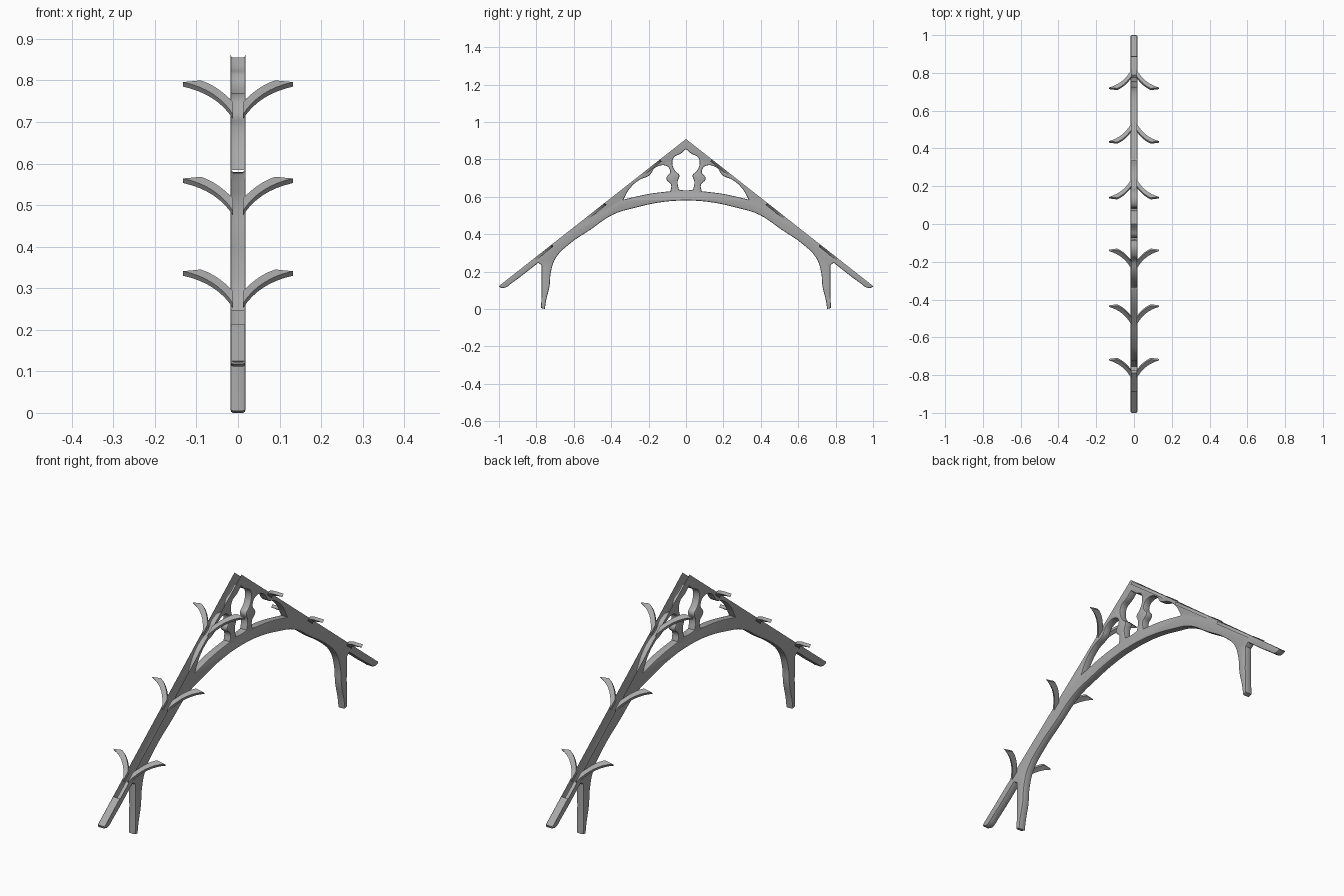
import bpy, bmesh, math
from mathutils import Matrix, Vector

if "Cube" in bpy.data.objects:
    bpy.data.objects.remove(bpy.data.objects["Cube"], do_unlink=True)

APEX, SLOPE, HALF = 0.909, 0.786, 0.018

mat = bpy.data.materials.new("weathered_grey")
mat.use_nodes = True
GREY = (0.4, 0.4, 0.4, 1)
mat.diffuse_color = GREY
mat.node_tree.nodes["Principled BSDF"].inputs["Base Color"].default_value = GREY


def finish(name, bm):
    mesh = bpy.data.meshes.new(name)
    bm.to_mesh(mesh)
    bm.free()
    mesh.materials.clear()
    mesh.materials.append(mat)
    ob = bpy.data.objects.new(name, mesh)
    bpy.context.collection.objects.link(ob)
    bpy.ops.object.select_all(action='DESELECT')
    ob.select_set(True)
    bpy.context.view_layer.objects.active = ob
    bpy.ops.object.shade_smooth_by_angle(angle=math.radians(40))
    return ob


def mirrored(half):
    # half runs from the centre line down one side and back to the centre
    return half + [(-y, z, c) for y, z, c in half[-2:0:-1]]


def add_spline(curve, pts):
    sp = curve.splines.new('BEZIER')
    sp.bezier_points.add(len(pts) - 1)
    sp.use_cyclic_u = True
    sp.resolution_u = 5
    for bp, (y, z, corner) in zip(sp.bezier_points, pts):
        bp.co = (y, z, 0)
        bp.handle_left_type = bp.handle_right_type = 'VECTOR' if corner else 'AUTO'


# Truss outline: rafters (overshooting the roof line), feet and arched collar
frame = mirrored([
    (0, 1.0, 1), (-1.0, 0.2, 1), (-1.0, 0.118, 1), (-0.975, 0.112, 0),
    (-0.93, 0.14, 0), (-0.79, 0.247, 1), (-0.773, 0.235, 1), (-0.772, 0.1, 0),
    (-0.775, 0.005, 1), (-0.755, 0.0, 1), (-0.747, 0.05, 0), (-0.73, 0.12, 0),
    (-0.722, 0.2, 0), (-0.695, 0.275, 0), (-0.62, 0.35, 0), (-0.51, 0.425, 0),
    (-0.39, 0.505, 0), (-0.27, 0.542, 0), (-0.14, 0.57, 0), (0, 0.58, 0)])

# Pointed central opening and the two cusped side openings
centre_hole = mirrored([
    (0, 0.855, 1), (-0.03, 0.83, 0), (-0.065, 0.81, 0), (-0.072, 0.77, 0),
    (-0.055, 0.735, 0), (-0.036, 0.715, 0), (-0.045, 0.68, 0),
    (-0.038, 0.638, 1), (0, 0.634, 0)])
side_hole = [
    (-0.335, 0.585, 1), (-0.30, 0.645, 0), (-0.25, 0.69, 0), (-0.195, 0.715, 0),
    (-0.165, 0.755, 0), (-0.105, 0.765, 0), (-0.085, 0.735, 0), (-0.105, 0.695, 0),
    (-0.08, 0.665, 0), (-0.083, 0.63, 1), (-0.2, 0.615, 0)]

curve = bpy.data.curves.new("truss_profile", 'CURVE')
curve.dimensions = '2D'
curve.fill_mode = 'BOTH'
curve.bevel_depth = 0.006
curve.bevel_resolution = 1
curve.offset = -0.006
curve.extrude = HALF - 0.006
for pts in (frame, centre_hole, side_hole, [(-y, z, c) for y, z, c in side_hole]):
    add_spline(curve, pts)
profile = bpy.data.objects.new("truss_profile", curve)
bpy.context.collection.objects.link(profile)
bpy.context.view_layer.update()
solid = bpy.data.meshes.new_from_object(
    profile.evaluated_get(bpy.context.evaluated_depsgraph_get()))
bpy.data.objects.remove(profile, do_unlink=True)

# Stand the truss up and slice it along both roof slopes, leaving the top open
bm = bmesh.new()
bm.from_mesh(solid)
bpy.data.meshes.remove(solid)
bm.transform(Matrix(((0, 0, 1, 0), (1, 0, 0, 0), (0, 1, 0, 0), (0, 0, 0, 1))))
bmesh.ops.remove_doubles(bm, verts=bm.verts[:], dist=0.0002)
for side in (-1, 1):
    bmesh.ops.bisect_plane(bm, geom=bm.verts[:] + bm.edges[:] + bm.faces[:],
                           plane_co=(0, 0, APEX), plane_no=(0, side * SLOPE, 1),
                           clear_outer=True)
bmesh.ops.recalc_face_normals(bm, faces=bm.faces[:])
finish("truss_frame", bm)


def roof_point(x, z, side, depth=0.0):
    n = Vector((0, side * SLOPE, 1)).normalized()
    return Vector((x, side * (APEX - z) / SLOPE, z)) - n * depth


def slab(name, outline, side, depth):
    # flat piece lying under one roof slope
    bm = bmesh.new()
    top = bm.faces.new([bm.verts.new(roof_point(x, z, side)) for x, z in outline])
    ext = bmesh.ops.extrude_face_region(bm, geom=[top], use_keep_orig=True)
    shift = roof_point(0, 0, side, depth) - roof_point(0, 0, side)
    verts = [v for v in ext["geom"] if isinstance(v, bmesh.types.BMVert)]
    bmesh.ops.translate(bm, verts=verts, vec=shift)
    bmesh.ops.recalc_face_normals(bm, faces=bm.faces[:])
    return finish(name, bm)


def arc(a, b, c, n=8):
    pts = [Vector(p) for p in (a, b, c)]
    return [tuple(pts[0] * (1 - t) ** 2 + pts[1] * 2 * t * (1 - t) + pts[2] * t * t)
            for t in (i / n for i in range(n + 1))]


# Curved wind braces, and closed tops on the rafter tails
brace = (arc((0.012, -0.082), (0.05, -0.022), (0.132, -0.004)) +
         arc((0.09, 0.0), (0.05, -0.012), (0.012, -0.052)))
tail_w = HALF - 0.001
for side, end in ((-1, "front"), (1, "back")):
    for level, tip in (("upper", 0.80), ("middle", 0.568), ("lower", 0.345)):
        for s, hand in ((1, "left"), (-1, "right")):
            slab(f"{end}_{level}_{hand}_brace",
                 [(s * x, tip + z) for x, z in brace], side, 0.014)
    slab(f"{end}_rafter_tail_top",
         [(-tail_w, 0.125), (tail_w, 0.125), (tail_w, 0.213), (-tail_w, 0.213)], side, 0.004)
